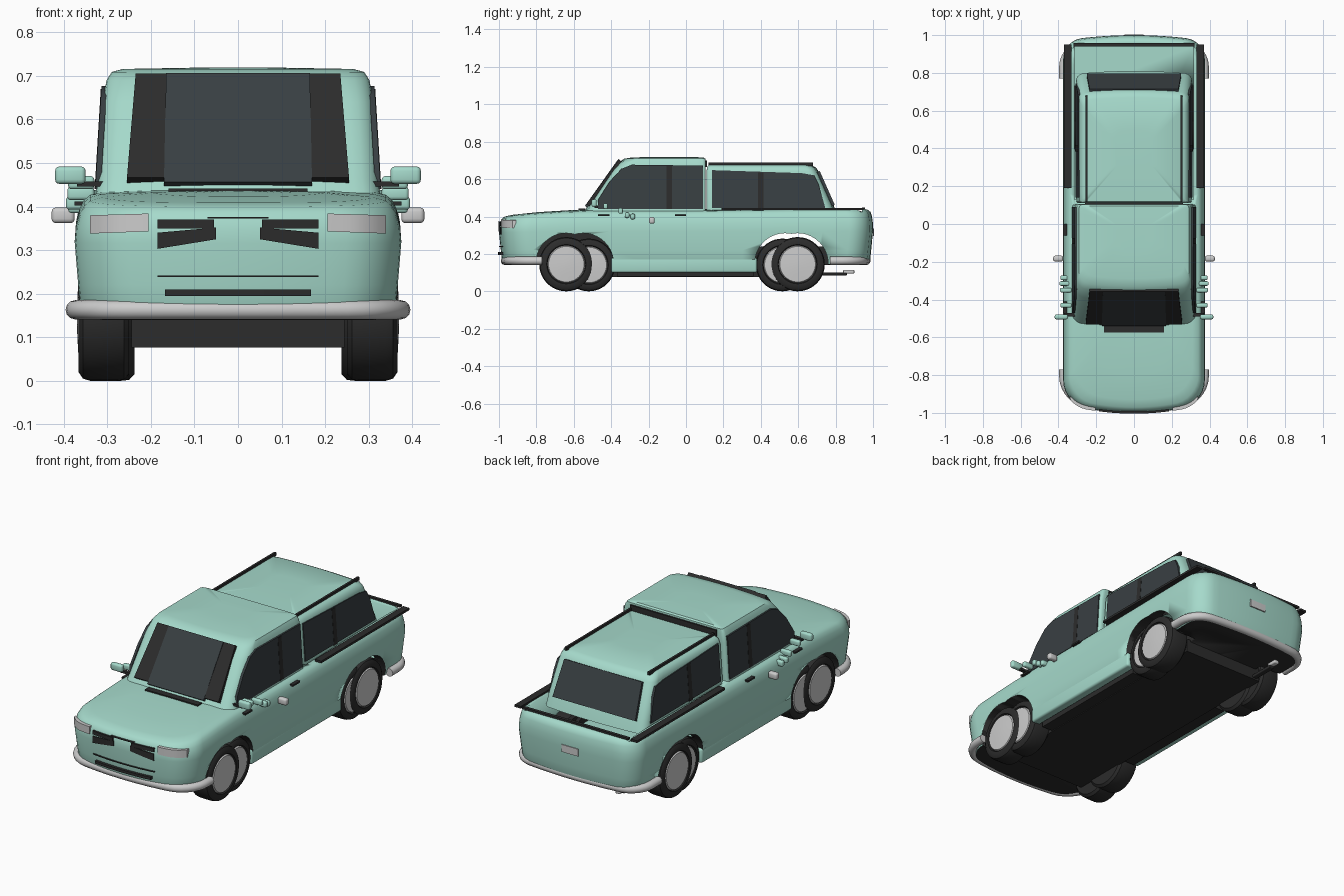
import bpy, bmesh, math
from mathutils import Vector

if "Cube" in bpy.data.objects:
    bpy.data.objects.remove(bpy.data.objects["Cube"])


def mat(name, r, g, b):
    m = bpy.data.materials.new(name)
    m.diffuse_color = (r, g, b, 1)
    m.use_nodes = True
    m.node_tree.nodes["Principled BSDF"].inputs["Base Color"].default_value = m.diffuse_color
    return m


MINT = mat("mint_paint", 0.38, 0.70, 0.60)
DARK = mat("black_trim", 0.025, 0.025, 0.025)
GLASS = mat("dark_glass", 0.04, 0.05, 0.055)
CHROME = mat("light_metal", 0.55, 0.55, 0.55)
LAMP = mat("lamp_white", 0.8, 0.8, 0.8)


def finish(bm, name, m, angle=35):
    bmesh.ops.recalc_face_normals(bm, faces=bm.faces)
    me = bpy.data.meshes.new(name)
    bm.to_mesh(me)
    bm.free()
    ob = bpy.data.objects.new(name, me)
    bpy.context.collection.objects.link(ob)
    me.materials.append(m)
    bpy.ops.object.select_all(action='DESELECT')
    ob.select_set(True)
    bpy.context.view_layer.objects.active = ob
    bpy.ops.object.shade_smooth_by_angle(angle=math.radians(angle))
    return ob


def loft(name, rings, m, angle=35):
    bm = bmesh.new()
    vs = [[bm.verts.new(p) for p in r] for r in rings]
    n = len(vs[0])
    for a, b in zip(vs, vs[1:]):
        for i in range(n):
            bm.faces.new((a[i], a[(i + 1) % n], b[(i + 1) % n], b[i]))
    bm.faces.new(vs[0])
    bm.faces.new(vs[-1])
    return finish(bm, name, m, angle)


def box(name, x, y, z, m, bevel=0.0):
    bm = bmesh.new()
    bmesh.ops.create_cube(bm, size=1)
    for v in bm.verts:
        for i, (lo, hi) in enumerate((x, y, z)):
            v.co[i] = (lo + hi) / 2 + v.co[i] * (hi - lo)
    if bevel:
        bmesh.ops.bevel(bm, geom=bm.edges[:], offset=bevel, segments=3, affect='EDGES', profile=0.5)
    return finish(bm, name, m)


def lathe_x(name, prof, y, z, s, m, n=40):
    # rings around a wheel axle, prof = (x, radius)
    return loft(name, [[(s * x, y + r * math.cos(2 * math.pi * i / n), z + r * math.sin(2 * math.pi * i / n))
                        for i in range(n)] for x, r in prof], m)


def plate(name, pts, normal, m, t=0.008):
    # flat polygon given a small thickness along its normal
    n = Vector(normal).normalized() * t
    return loft(name, [[Vector(p) - n for p in pts], [Vector(p) + n * 0.6 for p in pts]], m)


def end_curve(x, hw, r, bulge):
    d = max(0, abs(x) - (hw - r))
    return bulge * (x / hw) ** 2 + r - math.sqrt(max(0, r * r - d * d))


def outline(hw, yf, yr, rf, rr, bf, br, n=26, side=12):
    xs = [hw * math.sin(math.pi / 2 * (2 * i / n - 1)) for i in range(n + 1)]
    front = [(x, yf + end_curve(x, hw, rf, bf)) for x in xs]
    rear = [(x, yr - end_curve(x, hw, rr, br)) for x in reversed(xs)]
    y0, y1 = front[-1][1], rear[0][1]
    mid = [y0 + (y1 - y0) * i / side for i in range(1, side)]
    return front + [(hw, y) for y in mid] + rear + [(-hw, y) for y in reversed(mid)]


# body shell: stacked plan outlines, the upper ones follow the hood and bed line
def top_scale(y):
    return 1 - 0.07 * max(0, (-0.5 - y) / 0.5) ** 1.5 + 0.025 * max(0, y)


levels = [(.32, .06, .14), (.352, .025, .145), (.362, .015, .17), (.367, .01, .22), (.375, 0, .32), (.372, .001, .36),
          (.364, .006, .395), (.354, .014, .415), (.34, .03, .427), (.31, .07, .433), (.2, .2, .437), (.03, .4, .438)]
rings = []
for hw, e, z in levels:
    k = min(1, max(0, (z - .3) / .1))
    r = min(.12, hw * .9)
    rings.append([(x, y, z * (1 + k * (top_scale(y) - 1)))
                  for x, y in outline(hw, -1 + e, 1 - e, r, r * .8, .05, .03)])
body = loft("body_shell", rings, MINT, 40)
body.data.materials.append(DARK)
for p in body.data.polygons:
    if p.normal.z < -.7 and p.center.z < .16:
        p.material_index = 1


def cut(target, cutter):
    md = target.modifiers.new("cut", 'BOOLEAN')
    md.operation, md.solver, md.object = 'DIFFERENCE', 'EXACT', cutter
    md.material_mode = 'TRANSFER'
    bpy.context.view_layer.objects.active = target
    bpy.ops.object.modifier_apply(modifier=md.name)
    bpy.data.objects.remove(cutter)


# open cargo bed and wheel arches
cut(body, box("bed_cutter", (-.315, .315), (.13, .94), (.24, .6), MINT))
for s in (1, -1):
    for y in (-.64, -.55, .597, .53):
        cut(body, lathe_x("arch_cutter", [(.22, .163), (.5, .163)], y, .148, s, DARK))

# cab and canopy
cab = [(.328, -.55, .105, .42), (.322, -.525, .105, .46), (.311, -.405, .105, .64), (.302, -.36, .105, .69),
       (.29, -.33, .103, .709), (.265, -.29, .095, .716), (.1, -.15, 0, .719)]
loft("cab", [[(x, y, z) for x, y in outline(hw, yf, yr, .05, .015, .02, 0)] for hw, yf, yr, z in cab], MINT)
can = [(.308, .11, .81, .40), (.304, .11, .79, .46), (.291, .11, .71, .64), (.283, .112, .695, .662),
       (.265, .12, .67, .675), (.1, .3, .5, .681)]
loft("canopy", [[(x, y, z) for x, y in outline(hw, yf, yr, .015, .04, 0, .015)] for hw, yf, yr, z in can], MINT)
box("cab_rear_trim", (-.26, .26), (.1, .113), (.665, .7), DARK)

# side windows, rails, handles and mirrors
cab_win = [(-.47, .44), (-.47, .49), (-.41, .585), (-.345, .655), (-.29, .677), (.09, .672), (.09, .44)]
can_win = [(.14, .445), (.14, .648), (.62, .632), (.685, .62), (.71, .57), (.745, .445)]
for s in (1, -1):
    def sx(z, a, b):
        return s * (a + (b - a) * (z - .46) / .18)
    plate("cab_window", [(sx(z, .322, .311), y, z) for y, z in cab_win], (s, 0, 0), GLASS)
    plate("canopy_window", [(sx(z, .304, .291), y, z) for y, z in can_win], (s, 0, 0), GLASS)
    for y, a, b, h in ((-.09, .322, .311, .67), (.4, .304, .291, .635)):
        plate("window_divider", [(sx(z, a, b), y + d, z) for d, z in
                                 ((-.015, .44), (.015, .44), (.015, h), (-.015, h))], (s, 0, 0), DARK, .01)
    box("bed_rail", sorted((s * .332, s * .37)), (.19, .95), (.434, .446), DARK)
    box("roof_rail", sorted((s * .245, s * .257)), (.12, .68), (.67, .688), DARK)
    for y in (-.44, -.03):
        box("door_handle", sorted((s * .355, s * .375)), (y - .03, y + .03), (.403, .412), DARK)
    box("sill", sorted((s * .31, s * .362)), (-.4, .38), (.1, .18), MINT, .012)
    box("wing_mirror", sorted((s * .35, s * .42)), (-.505, -.478), (.452, .492), MINT, .01)
    for y, z, x in ((-.43, .455, .39), (-.35, .43, .392), (-.315, .408, .395), (-.285, .4, .39)):
        box("small_mirror", sorted((s * .33, s * x)), (y - .012, y + .012), (z - .015, z + .015), MINT, .008)
    box("side_lamp", sorted((s * .375, s * .428)), (-.198, -.168), (.362, .398), CHROME, .01)
    box("mirror_arm", sorted((s * .31, s * .37)), (-.49, -.47), (.446, .458), DARK)

    # wheels, each with a second inner wheel set slightly inboard
    for y, dx, r in ((-.64, 0, .145), (.597, 0, .145), (-.52, -.012, .141), (.515, -.012, .141)):
        tyre = [(.25, .1), (.25, r - .015), (.262, r - .002), (.28, r), (.34, r), (.356, r - .005),
                (.366, r - .02), (.366, .105), (.355, .1)]
        lathe_x("tyre", [(x + dx, q) for x, q in tyre], y, r, s, DARK)
        hub = [(.26, .1), (.358, .1), (.366, .095), (.368, .06), (.37, .02)]
        lathe_x("wheel_disc", [(x + dx, q) for x, q in hub], y, r, s, CHROME)

# windshield and rear glass with black side bands
wn = (0, -.79, .61)
plate("windshield", [(-.255, -.526, .462), (.255, -.526, .462), (.235, -.352, .7), (-.235, -.352, .7)], wn, DARK, .014)
plate("windshield_glass", [(-.17, -.532, .45), (.17, -.532, .45), (.165, -.354, .7), (-.165, -.354, .7)], wn, GLASS, .018)
rn = (0, .92, .4)
plate("rear_glass", [(-.25, .79, .46), (.25, .79, .46), (.235, .71, .64), (-.235, .71, .64)], rn, GLASS, .01)
box("cowl_trim", (-.16, .16), (-.575, -.54), (.43, .442), DARK)


# patches that follow the curved nose and tail
def patch(name, x0, x1, za, zb, m, sgn=-1, n=8, t=.004):
    front, back = [], []
    bm = bmesh.new()
    for i in range(n + 1):
        f = i / n
        x = x0 + (x1 - x0) * f
        y = sgn * (1 + t - end_curve(x, .375, .12 if sgn < 0 else .096, .05 if sgn < 0 else .03))
        lo, hi = (za[k] + (zb[k] - za[k]) * f for k in (0, 1))
        front.append([bm.verts.new((x, y, z)) for z in (lo, hi)])
        back.append([bm.verts.new((x, y - sgn * .02, z)) for z in (lo, hi)])
    for i in range(n):
        a, b, c, d = front[i], front[i + 1], back[i], back[i + 1]
        for q in ((a[0], b[0], b[1], a[1]), (c[0], d[0], d[1], c[1]), (a[1], b[1], d[1], c[1]), (a[0], b[0], d[0], c[0])):
            bm.faces.new(q)
    for i in (0, n):
        bm.faces.new((front[i][0], front[i][1], back[i][1], back[i][0]))
    return finish(bm, name, m)


for s in (1, -1):
    patch("headlight", s * .205, s * .34, (.343, .384), (.338, .38), LAMP)
    patch("upper_grille", s * .055, s * .185, (.35, .37), (.35, .37), DARK)
    patch("lower_grille", s * .05, s * .185, (.325, .352), (.303, .34), DARK)
patch("grille_top_line", -.07, .07, (.373, .376), (.373, .376), DARK)
patch("nose_line", -.185, .185, (.238, .242), (.238, .242), DARK, t=.0)
patch("air_intake", -.168, .168, (.195, .21), (.195, .21), DARK)
patch("number_plate", -.05, .05, (.295, .335), (.295, .335), CHROME, 1)
box("tailgate_rail", (-.32, .32), (.94, .957), (.438, .449), DARK)

# wrap-around bumpers
ring = outline(.374, -.968, .965, .12, .1, .04, .03)
for name, pts in (("front_bumper", [p for p in ring[:27]]), ("rear_bumper", [p for p in ring[38:65]])):
    s = 1 if pts[0][1] > 0 else -1
    x0, x1 = pts[0][0], pts[-1][0]
    pts = [(x0, s * .77)] + pts + [(x1, s * .77)]
    cu = bpy.data.curves.new(name, 'CURVE')
    cu.dimensions = '3D'
    cu.bevel_depth, cu.bevel_resolution, cu.use_fill_caps = .022, 4, True
    sp = cu.splines.new('POLY')
    sp.points.add(len(pts) - 1)
    for q, (x, y) in zip(sp.points, pts):
        q.co = (x, y, .163, 1)
    cu.materials.append(CHROME)
    bpy.context.collection.objects.link(bpy.data.objects.new(name, cu))

# underside and exhaust
box("chassis", (-.245, .245), (-.72, .72), (.076, .15), DARK)
box("floor_pan", (-.31, .31), (-.37, .36), (.08, .15), DARK)
box("exhaust_pipe", (-.23, -.2), (.6, .86), (.085, .1), DARK, .004)
box("exhaust_tip", (-.23, -.2), (.84, .9), (.095, .115), CHROME, .006)
